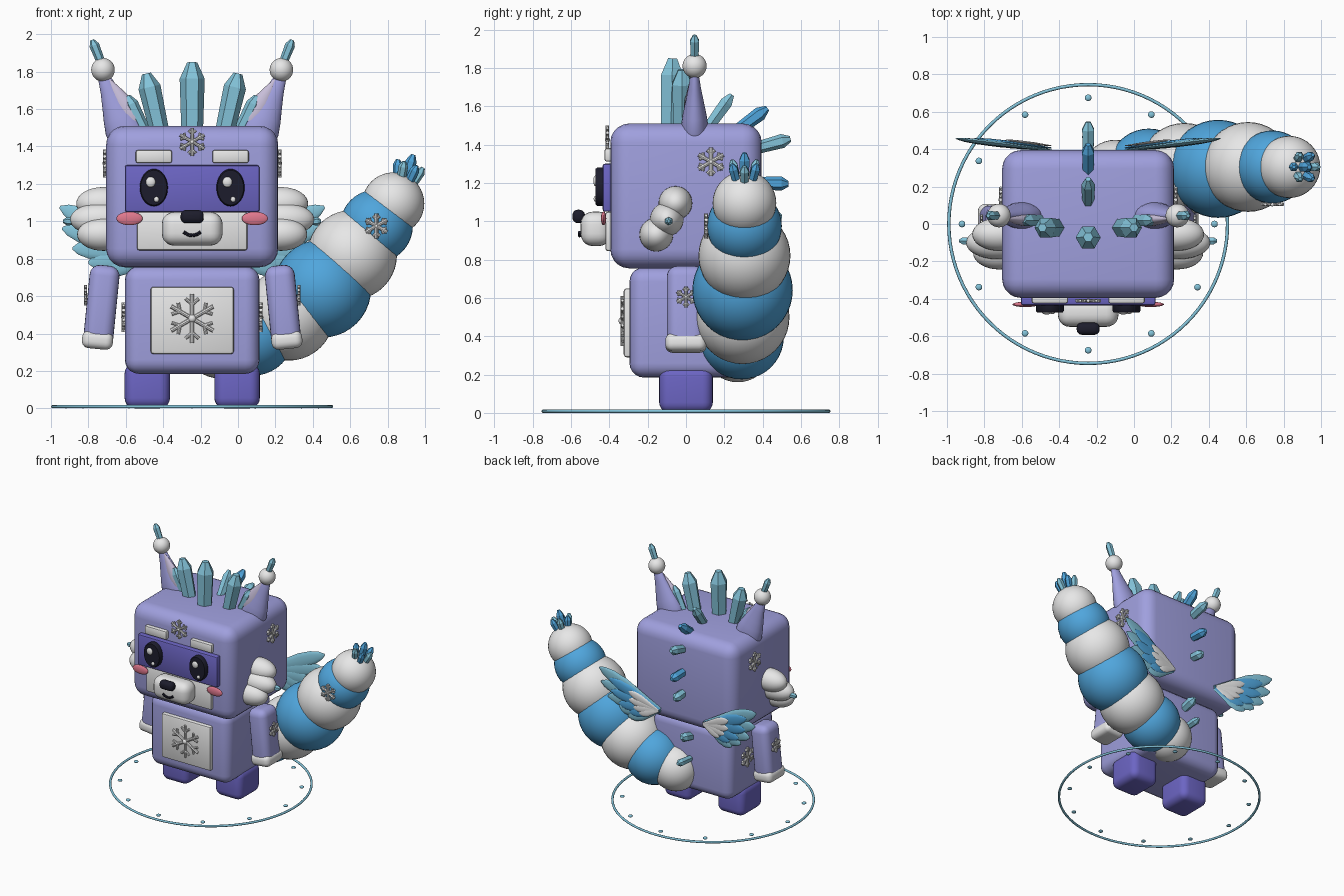
import bpy, bmesh, math
from mathutils import Vector, Matrix

if "Cube" in bpy.data.objects:
    bpy.data.objects.remove(bpy.data.objects["Cube"])

CX = -0.245  # symmetry plane of the figure


def mat(name, r, g, b):
    m = bpy.data.materials.new(name)
    m.diffuse_color = (r, g, b, 1)
    m.use_nodes = True
    m.node_tree.nodes["Principled BSDF"].inputs["Base Color"].default_value = m.diffuse_color
    return m


PURPLE = mat("periwinkle", .35, .35, .73)
INDIGO = mat("indigo", .15, .13, .55)
ICE = mat("pale_ice", .23, .55, .70)
BLUE = mat("sky_blue", .08, .38, .72)
WHITE = mat("snow_white", .80, .80, .80)
BLACK = mat("black", .012, .012, .025)
PINK = mat("pink", .75, .19, .27)
LILAC = mat("ear_lilac", .58, .52, .70)


def finish(name, bm, m, smooth=True):
    bmesh.ops.recalc_face_normals(bm, faces=bm.faces[:])
    me = bpy.data.meshes.new(name)
    for f in bm.faces:
        f.smooth = smooth
    bm.to_mesh(me)
    bm.free()
    if smooth:
        me.set_sharp_from_angle(angle=math.radians(40))
    me.materials.append(m)
    ob = bpy.data.objects.new(name, me)
    bpy.context.collection.objects.link(ob)
    return ob


def box(name, c, size, bevel, m, tilt=0, seg=5):
    bm = bmesh.new()
    bmesh.ops.create_cube(bm, size=1)
    bmesh.ops.scale(bm, vec=size, verts=bm.verts[:])
    bmesh.ops.bevel(bm, geom=bm.edges[:], offset=bevel, segments=seg, profile=.5, affect='EDGES')
    bmesh.ops.transform(bm, matrix=Matrix.Translation(c) @ Matrix.Rotation(tilt, 4, 'Y'), verts=bm.verts[:])
    return finish(name, bm, m)


def ball(name, c, r, m, seg=32):
    if not isinstance(r, tuple):
        r = (r, r, r)
    bm = bmesh.new()
    bmesh.ops.create_uvsphere(bm, u_segments=seg, v_segments=seg // 2, radius=1)
    bmesh.ops.transform(bm, matrix=Matrix.Translation(c) @ Matrix.Diagonal((*r, 1)), verts=bm.verts[:])
    return finish(name, bm, m)


def loft(name, p, q, prof, r, m, n=6, squash=1.0, smooth=False):
    """Rings along p->q; prof holds (position, radius factor); squash thins it towards y."""
    p, q = Vector(p), Vector(q)
    a = (q - p).normalized()
    v = Vector((1, 0, 0)) if abs(a.y) > .6 else Vector((0, 1, 0))
    v = (v - a * v.dot(a)).normalized()
    u = v.cross(a)
    bm = bmesh.new()
    rings = []
    for t, k in prof:
        o = p.lerp(q, t)
        rings.append([bm.verts.new(o + r * k * (u * math.cos(2 * math.pi * i / n)
                      + v * squash * math.sin(2 * math.pi * i / n))) for i in range(n)])
    for A, B in zip(rings, rings[1:]):
        for i in range(n):
            bm.faces.new((A[i], A[(i + 1) % n], B[(i + 1) % n], B[i]))
    bm.faces.new(rings[0])
    bm.faces.new(rings[-1])
    return finish(name, bm, m, smooth)


def crystal(name, p, q, r, m):
    return loft(name, p, q, [(0, .85), (.78, 1), (1, .4)], r, m)


def rod(bm, a, b, r):
    a, b = Vector(a), Vector(b)
    d = b - a
    M = Matrix.Translation((a + b) / 2) @ d.to_track_quat('Z', 'Y').to_matrix().to_4x4()
    bmesh.ops.create_cone(bm, cap_ends=True, segments=8, radius1=r, radius2=r, depth=d.length, matrix=M)


def snowflake(name, c, u, r, th):
    """Six branched arms facing u x z."""
    u, w = Vector(u), Vector((0, 0, 1))
    c = Vector(c)
    at = lambda ang, k: (u * math.cos(ang) + w * math.sin(ang)) * k
    bm = bmesh.new()
    for i in range(6):
        ang = math.radians(30 + 60 * i)
        rod(bm, c, c + at(ang, r), th)
        k = c + at(ang, r * .58)
        for s in (-1, 1):
            rod(bm, k, k + at(ang + s * .85, r * .36), th * .8)
    bmesh.ops.create_uvsphere(bm, u_segments=12, v_segments=8, radius=r * .17, matrix=Matrix.Translation(c))
    return finish(name, bm, WHITE)


# Head, body and face
box("head", (CX, 0, 1.132), (.92, .79, .756), .1, PURPLE)
box("body", (CX, 0, .472), (.72, .59, .575), .075, PURPLE)
box("chest_plate", (CX, -.29, .47), (.445, .07, .36), .015, WHITE, seg=2)
snowflake("chest_snowflake", (CX, -.33, .48), (1, 0, 0), .13, .011)
box("eye_band", (CX, -.405, 1.175), (.72, .06, .25), .012, INDIGO, seg=2)
box("muzzle_plate", (CX, -.395, .947), (.59, .05, .205), .012, WHITE, seg=2)
box("snout", (CX, -.47, .96), (.325, .16, .18), .065, WHITE)
box("nose", (CX, -.56, 1.025), (.123, .065, .07), .028, BLACK)
snowflake("forehead_snowflake", (CX, -.41, 1.425), (1, 0, 0), .075, .009)
bm = bmesh.new()
pts = [(CX + x, -.555, .924 + 9 * x * x) for x in (-.046, -.03, -.015, 0, .015, .03, .046)]
for a, b in zip(pts, pts[1:]):
    rod(bm, a, b, .009)
finish("mouth", bm, BLACK)

# Mirrored parts
for s in (-1, 1):
    X = lambda d: CX + s * d
    side = "right" if s > 0 else "left"
    N = lambda t: side + "_" + t
    u = (0, s, 0)
    # eyes, brows and cheeks
    loft(N("eye"), (X(.205), -.43, 1.18), (X(.205), -.472, 1.18), [(0, 1), (.8, 1), (1, .93)],
         .1, BLACK, 32, 1, True).data.transform(
        Matrix.Translation((X(.205), 0, 0)) @ Matrix.Diagonal((.75, 1, 1, 1)) @ Matrix.Translation((-X(.205), 0, 0)))
    ball(N("eye_glint"), (X(.205) - .017, -.472, 1.21), (.026, .012, .028), WHITE, 16)
    ball(N("small_eye_glint"), (X(.205) + .014, -.472, 1.117), (.014, .01, .015), WHITE, 12)
    box(N("brow"), (X(.205), -.4, 1.346), (.195, .05, .07), .012, WHITE, seg=2)
    ball(N("cheek"), (X(.335), -.43, 1.015), (.07, .014, .036), PINK)
    # ears with bobbles
    loft(N("ear"), (X(.32), .045, 1.40), (X(.485), .045, 1.80),
         [(0, .8), (.12, .97), (.25, 1), (.4, .86), (.55, .68), (.75, .45), (.92, .3), (1, .15)],
         .108, PURPLE, 24, .66, True)
    loft(N("inner_ear"), (X(.285), .02, 1.49), (X(.445), .03, 1.76),
         [(0, .55), (.2, .95), (.35, 1), (.55, .85), (.8, .45), (1, .1)], .058, LILAC, 20, .6, True)
    ball(N("ear_bobble"), (X(.477), .045, 1.81), .063, WHITE)
    crystal(N("ear_crystal"), (X(.483), .045, 1.84), (X(.535), .045, 1.97), .027, ICE)
    # crown crystals beside the middle one
    crystal(N("crown_crystal"), (X(.17), -.02, 1.46), (X(.245), -.02, 1.79), .06, ICE)
    crystal(N("small_crown_crystal"), (X(.25), .02, 1.48), (X(.345), .02, 1.67), .036, ICE)
    # cheek fluff
    for i, (d, y, z, rx) in enumerate([(.475, -.055, 1.095, .145), (.485, -.1, 1.01, .168), (.475, -.155, .93, .14)]):
        ball(N("fluff_%d" % i), (X(d), y, z), (rx, .088, .088), WHITE)
    crystal(N("fluff_crystal"), (X(.6), -.09, 1.0), (X(.69), -.09, 1.0), .022, ICE)
    # arms, cuffs and legs
    box(N("arm"), (X(.485), 0, .545), (.16, .2, .44), .055, PURPLE, -s * .1)
    box(N("cuff"), (X(.506), 0, .365), (.166, .215, .095), .038, WHITE, -s * .1)
    box(N("leg"), (X(.24), 0, .12), (.243, .28, .24), .055, INDIGO)
    # side snowflakes
    snowflake(N("head_snowflake"), (X(.468), .13, 1.31), u, .075, .01)
    snowflake(N("arm_snowflake"), (X(.57), 0, .605), u, .055, .008)
    snowflake(N("body_snowflake"), (X(.367), .08, .487), u, .078, .01)
    # wings: three layers of feathers fanned from a root on the back
    leaf = [(0, .3), (.3, .65), (.6, 1), (.8, .9), (.93, .55), (1, .12)]
    layers = [(ICE, [(25, .56), (14, .51), (2, .44), (-10, .36), (-22, .29)], .058, 0),
              (BLUE, [(22, .45), (10, .41), (-3, .34), (-15, .26)], .048, .012),
              (WHITE, [(23, .27), (9, .25), (-5, .21), (-19, .17)], .034, .024)]
    for m, fan, r, dy in layers:
        for i, (deg, ln) in enumerate(fan):
            a = math.radians(deg)
            loft(N("feather_%s_%d" % (m.name, i)), (X(.2), .395 + dy, .84),
                 (X(.2 + ln * math.cos(a)), .395 + dy + ln * .11, .84 + ln * math.sin(a)),
                 leaf, r, m, 12, .25, True)

# Middle crown crystal and the row down the back
crystal("middle_crown_crystal", (CX, -.08, 1.45), (CX, -.07, 1.85), .067, ICE)
spine = [(.11, 1.48, .24, 1.66, ICE), (.25, 1.46, .425, 1.59, BLUE), (.36, 1.38, .545, 1.43, ICE),
         (.37, 1.20, .535, 1.195, BLUE), (.36, 1.03, .5, 1.02, ICE), (.26, .63, .41, .67, ICE),
         (.3, .46, .455, .475, ICE)]
for i, (y0, z0, y1, z1, m) in enumerate(spine):
    crystal("back_crystal_%d" % i, (CX, y0, z0), (CX, y1, z1), .037 if i < 6 else .03, m)

# Tail: overlapping balls in alternate colours
tail = [(-.10, .27, .34, .18), (.08, .29, .395, .22), (.27, .295, .50, .245), (.45, .295, .64, .262),
        (.61, .305, .82, .24), (.74, .305, .975, .195), (.83, .305, 1.095, .166)]
for i, (x, y, z, r) in enumerate(tail):
    ball("tail_segment_%d" % i, (x, y, z), r, BLUE if i % 2 else WHITE, 40)
snowflake("tail_snowflake", (.74, .105, .975), (1, 0, 0), .066, .01)
base = Vector((.885, .305, 1.19))
axis = Vector((.3, 0, .95)).normalized()
crystal("tail_tip_crystal", base, base + axis * .175, .03, BLUE)
for i in range(6):
    a = math.radians(60 * i)
    off = Vector((math.cos(a) * .9, math.sin(a), -.3 * math.cos(a)))
    crystal("tail_tip_crystal_%d" % i, base + off * .04, base + off * .075 + axis * .125, .026, BLUE if i % 2 else ICE)

# Ground ring with beads
bpy.ops.mesh.primitive_torus_add(major_segments=96, minor_segments=10, major_radius=.745,
                                 minor_radius=.009, location=(CX, 0, .009))
ring = bpy.context.object
ring.name = "ground_ring"
ring.data.materials.append(ICE)
bpy.ops.object.shade_smooth()
for i in range(12):
    a = math.radians(30 * i)
    ball("ring_bead_%d" % i, (CX + .675 * math.cos(a), .675 * math.sin(a), .009), (.018, .018, .009), ICE, 12)
